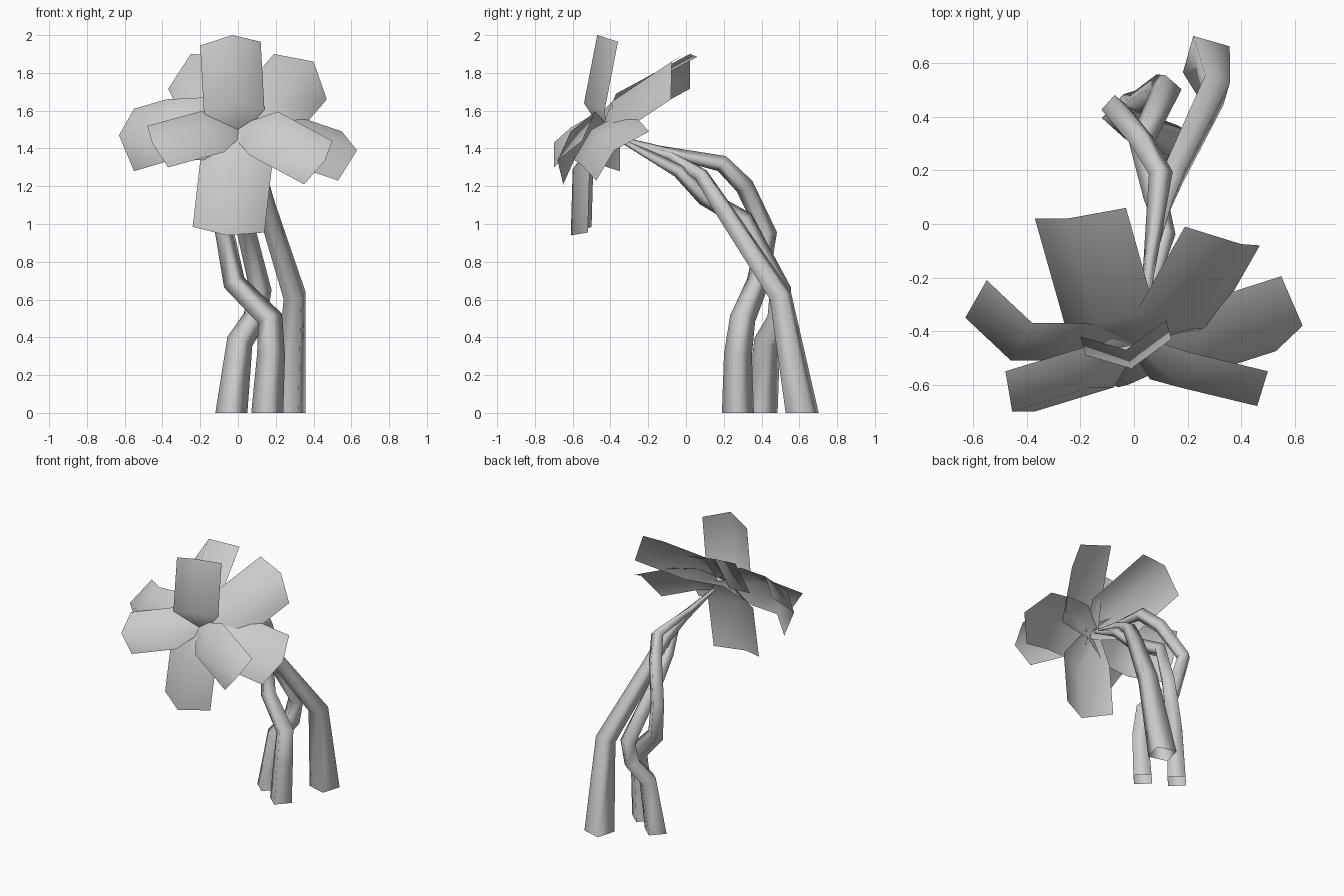
import bpy, bmesh, math
from mathutils import Vector

cube = bpy.data.objects.get("Cube")
if cube:
    bpy.data.objects.remove(cube, do_unlink=True)

grey = bpy.data.materials.new("plain_grey")
grey.use_nodes = True
GREY = (0.6, 0.6, 0.6, 1)
grey.diffuse_color = GREY
grey.node_tree.nodes["Principled BSDF"].inputs["Base Color"].default_value = GREY


def finish(name, bm):
    mesh = bpy.data.meshes.new(name)
    bm.to_mesh(mesh)
    bm.free()
    mesh.materials.append(grey)
    obj = bpy.data.objects.new(name, mesh)
    bpy.context.collection.objects.link(obj)


def bridge(bm, a, b, closed):
    """Quads between two rows of vertices."""
    count = len(a)
    for i in range(count if closed else count - 1):
        j = (i + 1) % count
        bm.faces.new((a[i], a[j], b[j], b[i])).smooth = True


def stem(name, path, radii, turn):
    """Open four-sided tapering tube along a path."""
    bm = bmesh.new()
    pts = [Vector(p) for p in path]
    rows = []
    for i, p in enumerate(pts):
        ahead = (pts[min(i + 1, len(pts) - 1)] - p).normalized()
        behind = (p - pts[max(i - 1, 0)]).normalized()
        tangent = Vector((0, 0, 1)) if i == 0 else ahead + behind
        tilt = Vector((0, 0, 1)).rotation_difference(tangent)
        row = []
        for k in range(4):
            a = math.radians(turn) + k * math.pi / 2
            row.append(bm.verts.new(p + tilt @ Vector((math.cos(a), math.sin(a), 0)) * radii[i]))
        rows.append(row)
    for a, b in zip(rows, rows[1:]):
        bridge(bm, a, b, True)
    finish(name, bm)


def petal(name, path, side, bulge):
    """Folded sheet: a middle ridge with two edges set back from it."""
    bm = bmesh.new()
    side, bulge = Vector(side), Vector(bulge)
    rows = []
    for i, p in enumerate([HEART] + [Vector(q) for q in path]):
        f = 0.25 if i == 0 else 1
        rows.append([bm.verts.new(p + (side * s - bulge * abs(s)) * f) for s in (-1, 0, 1)])
    for a, b in zip(rows, rows[1:]):
        bridge(bm, a, b, False)
    finish(name, bm)


# Stems, from foot to flower
TIP = (0.03, -0.36, 1.455)
stem("back_stem",
     [(.27, .615, 0), (.3, .5, .62), (.15, .19, 1.09), (.11, .08, 1.26), (.07, -.08, 1.36), TIP],
     [.1, .068, .055, .045, .032, .012], 29)
stem("front_stem",
     [(.155, .275, 0), (.175, .275, .31), (.17, .3, .5), (-.02, .38, .69),
      (-.07, .43, .95), (.03, .31, 1.2), (.1, .19, 1.32), (.06, -.14, 1.39), TIP],
     [.085, .074, .068, .06, .052, .05, .045, .025, .012], 3)
stem("middle_stem",
     [(-.035, .4, 0), (.01, .43, .38), (.09, .495, .5), (.12, .5, .65),
      (.03, .31, 1.02), (.08, .1, 1.14), (.12, -.04, 1.28), TIP],
     [.085, .07, .065, .058, .05, .045, .035, .012], 3)

# Petals around the heart of the flower: ridge path, half width, fold
HEART = Vector((0.0, -0.45, 1.5))
petal("top_petal", [(-.01, -.54, 1.64), (-.03, -.47, 2)],
      (.16, .03, .01), (.01, -.08, .045))
petal("bottom_petal", [(-.02, -.6, 1.29), (-.06, -.61, .94)],
      (.19, -.01, -.015), (-.01, -.1, -.03))
petal("back_right_petal", [(-.14, -.37, 1.69), (-.25, .02, 1.9)],
      (.17, .02, .085), (-.05, -.02, .1))
petal("back_left_petal", [(.22, -.39, 1.65), (.4, -.075, 1.86)],
      (.14, -.035, -.12), (.07, -.03, .08))
petal("right_petal", [(-.26, -.51, 1.53), (-.46, -.51, 1.52), (-.63, -.35, 1.47)],
      (0, .07, .165), (-.08, -.07, .025))
petal("left_petal", [(.21, -.5, 1.5), (.38, -.46, 1.475), (.63, -.38, 1.39)],
      (.01, .14, .13), (.09, -.045, .03))
petal("front_right_petal", [(-.16, -.61, 1.51), (-.455, -.7, 1.43)],
      (-.055, .075, .11), (-.03, -.075, .02))
petal("front_left_petal", [(.17, -.61, 1.49), (.46, -.68, 1.335)],
      (.075, .05, .115), (.035, -.08, .01))
